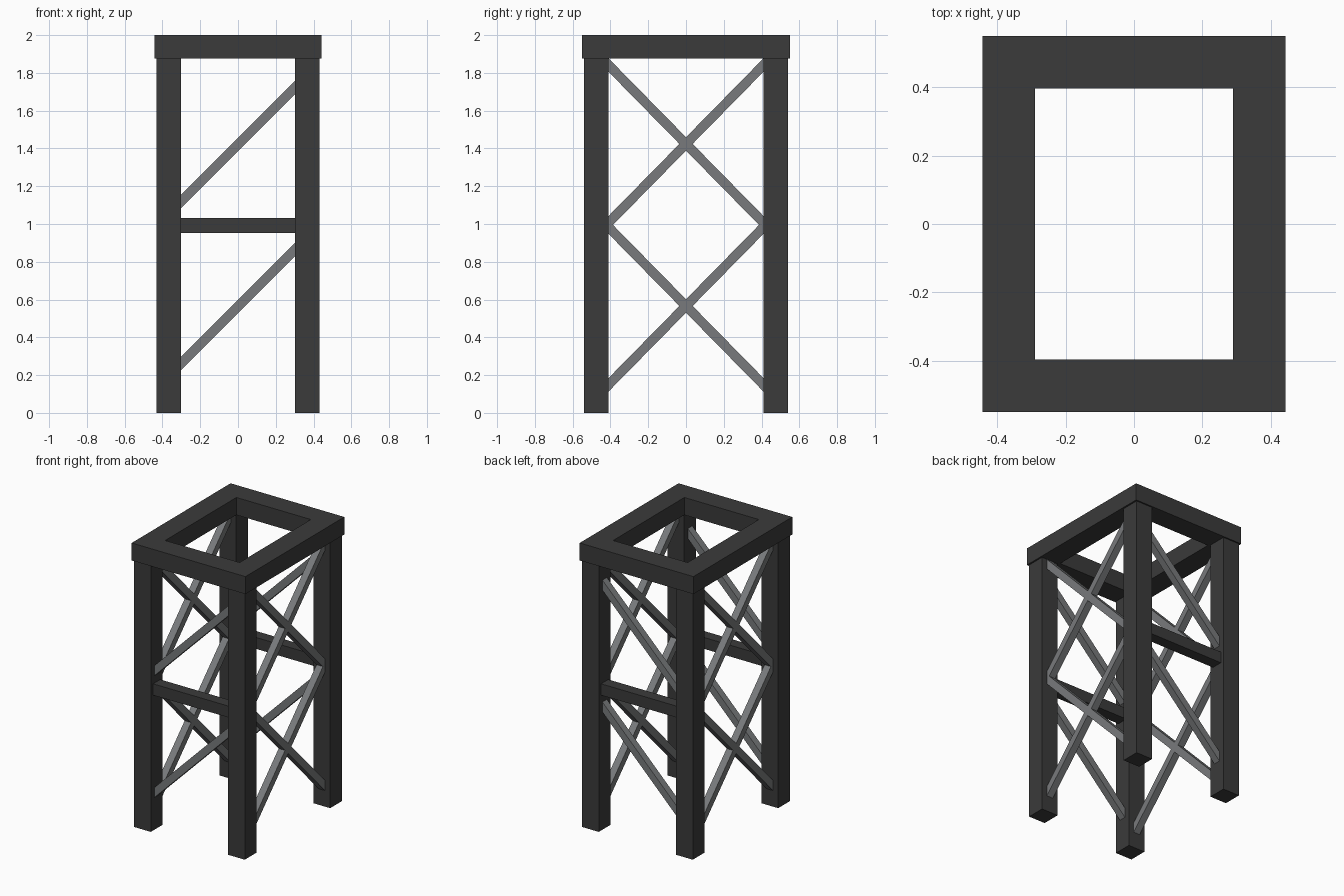
import bpy
import bmesh
from math import radians
from mathutils import Matrix

if "Cube" in bpy.data.objects:
    bpy.data.objects.remove(bpy.data.objects["Cube"])


def material(name, rgb):
    mat = bpy.data.materials.new(name)
    mat.diffuse_color = (*rgb, 1.0)
    mat.use_nodes = True
    mat.node_tree.nodes["Principled BSDF"].inputs["Base Color"].default_value = mat.diffuse_color
    return mat


FRAME = material("charcoal frame", (0.043, 0.043, 0.043))
BRACE = material("steel grey braces", (0.188, 0.195, 0.2))


def finish(name, bm, mat):
    bmesh.ops.recalc_face_normals(bm, faces=bm.faces[:])
    mesh = bpy.data.meshes.new(name)
    bm.to_mesh(mesh)
    bm.free()
    mesh.materials.append(mat)
    obj = bpy.data.objects.new(name, mesh)
    bpy.context.collection.objects.link(obj)
    return obj


def bar(name, centre, size, mat, axis="X", angle=0.0):
    """Box of a given size, turned about one axis and moved to its centre."""
    bm = bmesh.new()
    bmesh.ops.create_cube(bm, size=1.0, matrix=Matrix.Diagonal((*size, 1.0)))
    obj = finish(name, bm, mat)
    obj.matrix_world = Matrix.Translation(centre) @ Matrix.Rotation(radians(angle), 4, axis)
    return obj


LEG_X, LEG_Y, LEG_W, LEG_H = 0.366, 0.475, 0.13, 1.877
BRACE_W = 0.05
LEVELS = {"lower": 0.566, "upper": 1.424}

# Four square legs
for sx, side in ((-1, "left"), (1, "right")):
    for sy, end in ((-1, "front"), (1, "back")):
        bar(f"{end}_{side}_leg", (sx * LEG_X, sy * LEG_Y, LEG_H / 2),
            (LEG_W, LEG_W, LEG_H), FRAME)

# Open rectangular top frame
bm = bmesh.new()
rings = []
for hx, hy in ((0.443, 0.55), (0.29, 0.396)):
    for z in (LEG_H, 2.0):
        rings.append([bm.verts.new((sx * hx, sy * hy, z))
                      for sx, sy in ((-1, -1), (1, -1), (1, 1), (-1, 1))])
for a, b in ((0, 1), (1, 3), (3, 2), (2, 0)):
    for i in range(4):
        j = (i + 1) % 4
        bm.faces.new((rings[a][i], rings[a][j], rings[b][j], rings[b][i]))
finish("top_frame", bm, FRAME)

# Front and back: a crossbar and one rising diagonal per level
for sy, end in ((-1, "front"), (1, "back")):
    bar(f"{end}_crossbar", (0, sy * LEG_Y, 0.993), (0.64, 0.08, 0.08), FRAME)
    for level, z in LEVELS.items():
        bar(f"{end}_{level}_diagonal", (0, sy * LEG_Y, z - 0.003),
            (0.93, BRACE_W, BRACE_W), BRACE, "Y", -45)

# Left and right sides: a crossed pair of braces per level
for sx, side in ((-1, "left"), (1, "right")):
    for level, z in LEVELS.items():
        for angle, way in ((45.5, "rising"), (-45.5, "falling")):
            bar(f"{side}_{level}_{way}_brace", (sx * LEG_X, 0, z),
                (BRACE_W, 1.24, BRACE_W), BRACE, "X", angle)
